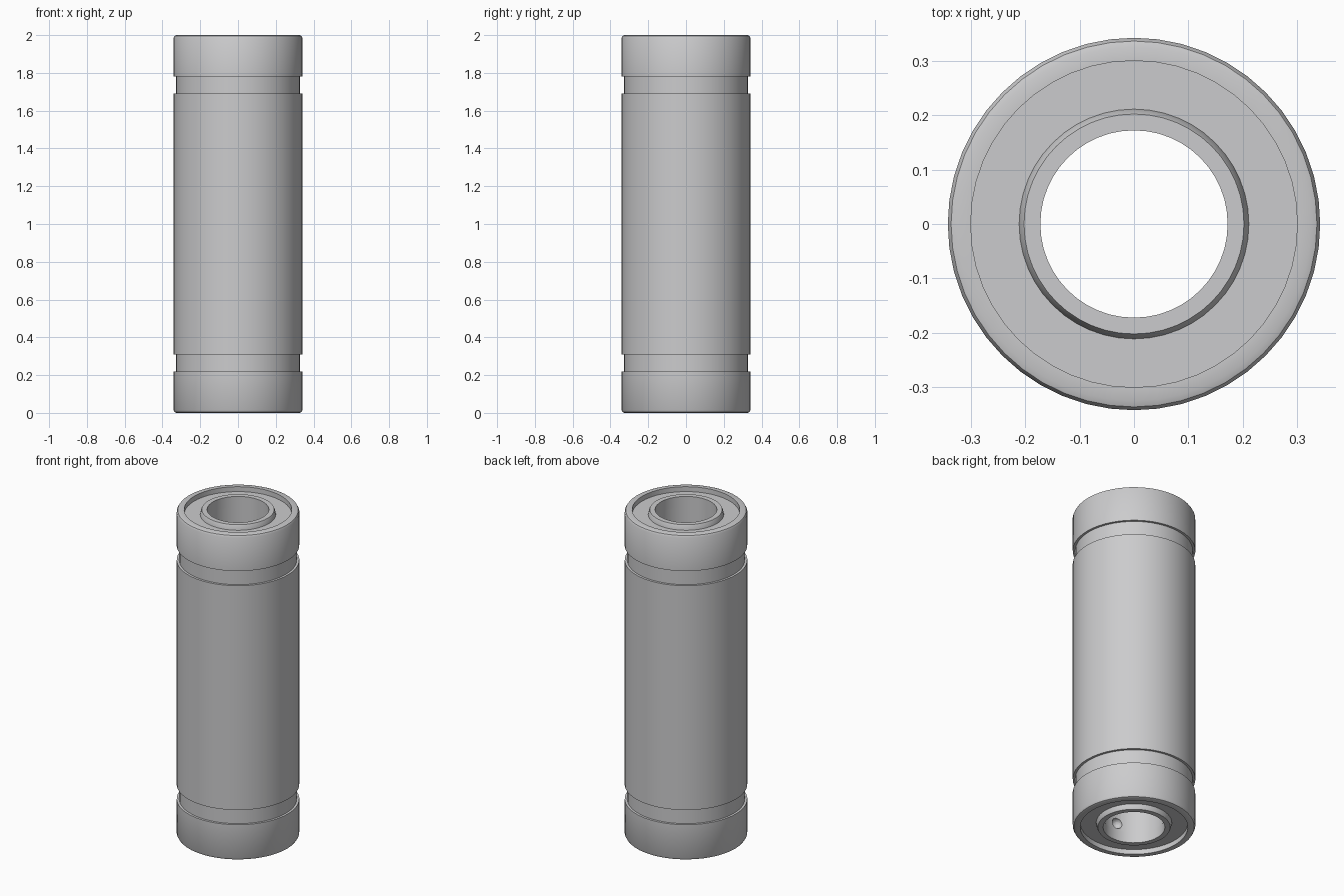
import bpy
import bmesh
from math import cos, sin, pi, radians

cube = bpy.data.objects.get("Cube")
if cube:
    bpy.data.objects.remove(cube, do_unlink=True)

steel = bpy.data.materials.new("steel grey")
steel.use_nodes = True
GREY = (0.6, 0.6, 0.61, 1.0)
steel.diffuse_color = GREY
steel.node_tree.nodes["Principled BSDF"].inputs["Base Color"].default_value = GREY

SEGMENTS = 48


def lathe(name, profile):
    """Revolve a closed (radius, z) outline around the z axis."""
    bm = bmesh.new()
    rings = []
    for i in range(SEGMENTS):
        a = 2 * pi * i / SEGMENTS
        rings.append([bm.verts.new((r * cos(a), r * sin(a), z)) for r, z in profile])
    count = len(profile)
    for i in range(SEGMENTS):
        here, after = rings[i], rings[(i + 1) % SEGMENTS]
        for j in range(count):
            k = (j + 1) % count
            bm.faces.new((here[j], after[j], after[k], here[k]))
    bmesh.ops.recalc_face_normals(bm, faces=bm.faces)
    mesh = bpy.data.meshes.new(name)
    bm.to_mesh(mesh)
    bm.free()
    mesh.materials.append(steel)
    obj = bpy.data.objects.new(name, mesh)
    bpy.context.collection.objects.link(obj)
    bpy.ops.object.select_all(action='DESELECT')
    obj.select_set(True)
    bpy.context.view_layer.objects.active = obj
    bpy.ops.object.shade_smooth_by_angle(angle=radians(35))
    return obj


def mirrored(half):
    """Complete an outline given for the upper half of the bearing."""
    return half + [(r, 2 - z) for r, z in reversed(half)]


# Outer shell with rounded rims and two retaining-ring grooves
R, GROOVE, RIM = 0.342, 0.328, 0.30
lathe("outer_shell", mirrored([
    (RIM, 1.9), (RIM, 2.0), (0.325, 2.0), (0.336, 1.996), (R, 1.985),
    (R, 1.78), (GROOVE, 1.78), (GROOVE, 1.69), (R, 1.69)]))

# End seals with a raised collar around the bore
BORE, COLLAR = 0.172, 0.202
for name, flip in (("top_seal", False), ("bottom_seal", True)):
    outline = [(BORE, 1.935), (BORE, 2.0), (COLLAR, 2.0), (0.207, 1.99),
               (0.211, 1.97), (RIM, 1.97), (RIM, 1.935)]
    lathe(name, [(r, 2 - z) if flip else (r, z) for r, z in outline])

# Inner ball retainer
retainer = lathe("ball_retainer", [
    (0.175, 0.065), (RIM, 0.065), (RIM, 1.935), (0.175, 1.935)])

# Small ball seat opening near the lower end of the bore
bpy.ops.mesh.primitive_uv_sphere_add(
    segments=24, ring_count=12, radius=0.032,
    location=(0.175 * cos(radians(-97)), 0.175 * sin(radians(-97)), 0.11))
cutter = bpy.context.object
cutter.name = "ball_seat_cutter"
cutter.data.materials.append(steel)
cutter.hide_render = True
cutter.hide_set(True)
seat = retainer.modifiers.new("ball_seat", 'BOOLEAN')
seat.operation = 'DIFFERENCE'
seat.solver = 'EXACT'
seat.object = cutter
